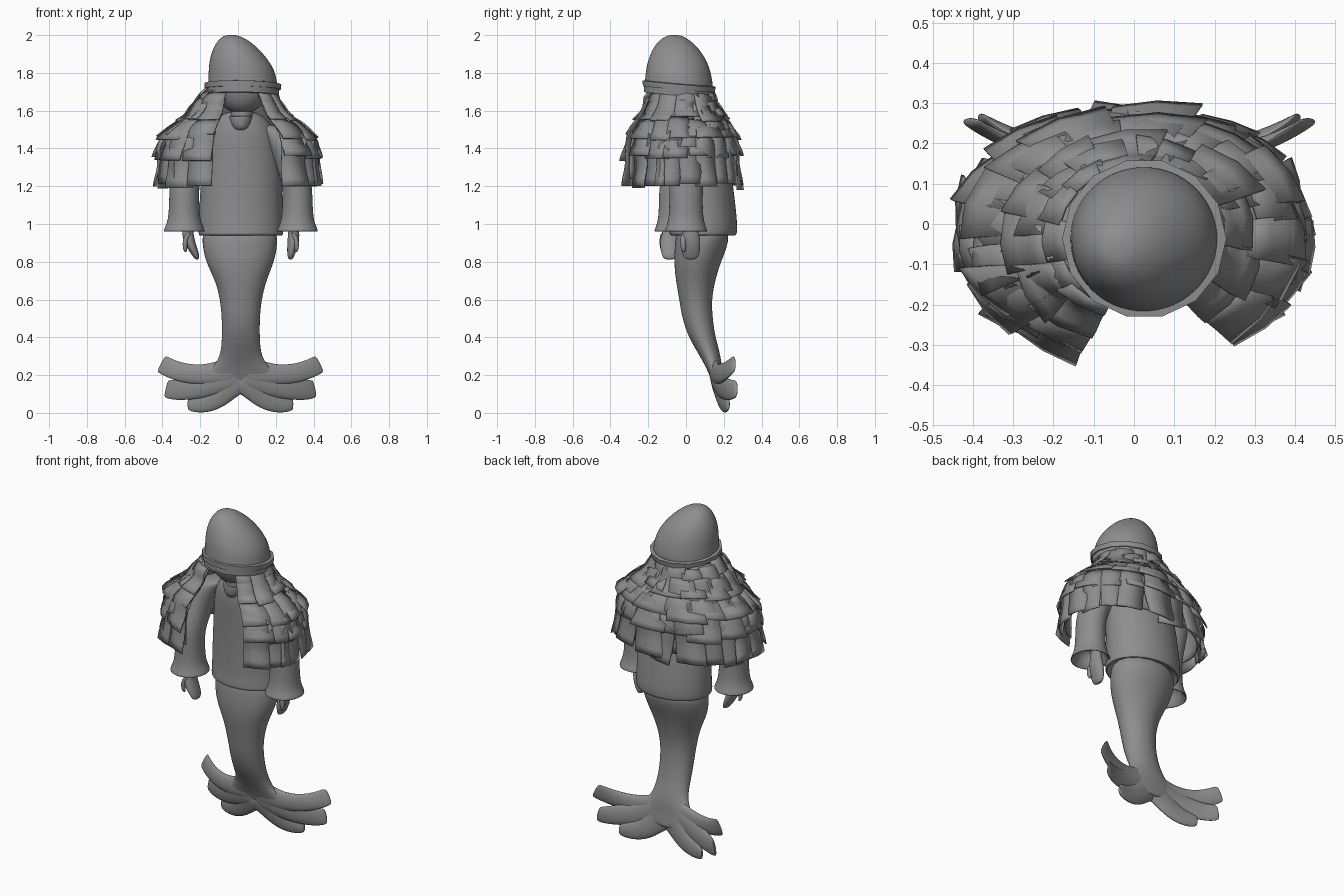
import bpy, bmesh, random
from math import sin, cos, pi, radians
from mathutils import Vector

random.seed(4)
cube = bpy.data.objects.get("Cube")
if cube:
    bpy.data.objects.remove(cube, do_unlink=True)

GREY = (0.27, 0.27, 0.27, 1)
mat = bpy.data.materials.new("plain_grey")
mat.use_nodes = True
mat.diffuse_color = GREY
mat.node_tree.nodes["Principled BSDF"].inputs["Base Color"].default_value = GREY
parts = []


def finish(name, bm, subdiv=0, thick=0):
    bmesh.ops.recalc_face_normals(bm, faces=bm.faces)
    mesh = bpy.data.meshes.new(name)
    bm.to_mesh(mesh)
    bm.free()
    mesh.materials.append(mat)
    ob = bpy.data.objects.new(name, mesh)
    bpy.context.collection.objects.link(ob)
    if thick:
        ob.modifiers.new("thickness", 'SOLIDIFY').thickness = thick
    if subdiv:
        m = ob.modifiers.new("smooth", 'SUBSURF')
        m.levels = m.render_levels = subdiv
    parts.append(ob)
    return ob


def loft(name, rings, n=14, subdiv=2):
    """Skin a run of elliptical rings, each given as (centre, u axis, v axis)."""
    bm = bmesh.new()
    loops = []
    for c, u, v in rings:
        loops.append([bm.verts.new(c + u * cos(2 * pi * i / n) + v * sin(2 * pi * i / n))
                      for i in range(n)])
    for a, b in zip(loops, loops[1:]):
        for i in range(n):
            j = (i + 1) % n
            bm.faces.new((a[i], a[j], b[j], b[i]))
    bm.faces.new(loops[0])
    bm.faces.new(loops[-1])
    return finish(name, bm, subdiv)


def stack(name, rows, n=14, subdiv=2):
    """Loft level rings given as (x, y, z, x radius, y radius)."""
    return loft(name, [(Vector((x, y, z)), Vector((a, 0, 0)), Vector((0, b, 0)))
                       for x, y, z, a, b in rows], n, subdiv)


# Tail, curving back and spreading into the fin
stack("tail", [(.01, .09, 1.0, .2, .14), (.01, .085, .9, .208, .148), (.01, .06, .8, .188, .128),
               (.015, .05, .7, .138, .107), (.015, .05, .6, .113, .088), (.015, .06, .5, .103, .083),
               (.015, .085, .4, .103, .073), (.015, .12, .32, .108, .06), (.015, .143, .26, .135, .048),
               (.015, .155, .21, .19, .036), (.015, .168, .16, .17, .03), (.015, .178, .12, .09, .024)])

# Fin lobes, three on each side: (x, z, half width)
LOBES = {
    "upper": [(0, .24, .085), (.1, .212, .068), (.2, .2, .056), (.3, .21, .054),
              (.37, .234, .053), (.412, .256, .052), (.422, .261, .045)],
    "middle": [(0, .22, .085), (.1, .18, .075), (.2, .143, .07), (.3, .125, .062),
               (.36, .122, .056), (.388, .126, .05), (.396, .128, .04)],
    "lower": [(0, .2, .095), (.06, .145, .075), (.12, .087, .068), (.18, .056, .06),
              (.24, .046, .048), (.272, .046, .036), (.28, .046, .026)],
}
for side, label in ((1, "left"), (-1, "right")):
    for lobe, pts in LOBES.items():
        rings = []
        for i, (x, z, w) in enumerate(pts):
            p, q = pts[max(i - 1, 0)], pts[min(i + 1, len(pts) - 1)]
            t = Vector((q[0] - p[0], 0, q[1] - p[1])).normalized()
            y = .2 - .23 * z + 1.55 * x ** 3
            c = Vector((.013 + side * x, y, z))
            u = Vector((-t.z * side, 0, t.x)) * w
            rings.append((c, u, Vector((0, .033 - .004 * i, 0))))
        loft(f"{label}_{lobe}_fin_lobe", rings, 10)

# Shirt with a hollow hem
stack("shirt", [(.015, .09, 1.0, .17, .12), (.015, .09, .96, .205, .155), (.015, .09, .935, .22, .17),
                (.015, .09, .945, .23, .184), (.015, .095, 1.0, .228, .18), (.015, .09, 1.1, .224, .175),
                (.02, .08, 1.25, .218, .167), (.02, .06, 1.4, .2, .155), (.02, .04, 1.5, .175, .14),
                (.02, .02, 1.57, .125, .105), (.015, 0, 1.6, .06, .07)], 18)

# Neck, collar and head
stack("neck", [(.02, -.04, 1.5, .065, .075), (.02, -.04, 1.56, .06, .07),
               (.02, -.04, 1.64, .06, .07), (.02, -.04, 1.68, .06, .07)])
stack("collar", [(.015, -.05, 1.49, .03, .04), (.015, -.055, 1.51, .05, .065),
                 (.015, -.05, 1.55, .062, .075), (.015, -.05, 1.575, .065, .075),
                 (.015, -.05, 1.57, .05, .06)])
stack("head", [(.02, -.05, 1.59, .05, .06), (.02, -.05, 1.61, .09, .1), (.025, -.045, 1.66, .14, .14),
               (.025, -.04, 1.72, .165, .16), (.025, -.04, 1.76, .16, .16)])

# Cap with a leaning dome and a stepped brim
stack("cap_dome", [(.025, -.037, 1.69, .188, .184), (.025, -.038, 1.74, .188, .185),
                   (.021, -.041, 1.8, .181, .177), (.01, -.045, 1.85, .167, .164),
                   (-.004, -.05, 1.9, .142, .142), (-.018, -.057, 1.95, .106, .108),
                   (-.03, -.061, 1.985, .066, .066), (-.036, -.062, 2.002, .027, .027)], 16)
for name, low, high, r in (("cap_brim", -.025, .008, .191), ("cap_band", .006, .035, .201)):
    brim = stack(name, [(0, 0, low, r - .02, r - .025), (0, 0, low, r, r - .005),
                        (0, 0, high, r + .003, r - .002), (0, 0, high + .003, r - .02, r - .025)], 14, 0)
    brim.location = (.025, -.039, 1.708)
    brim.rotation_euler = (radians(-5), radians(1), 0)

# Sleeves with flared hollow cuffs, and hands
for label, s, cx, cy, lean in (("left", 1, .315, 0, .5), ("right", -1, .285, -.055, 1.4)):
    x = s * cx
    stack(f"{label}_sleeve", [(s * .14, .04, 1.53, .06, .07), (s * .2, .04, 1.49, .09, .1),
                              (s * .265, .02, 1.38, .094, .108), (x, cy, 1.22, .08, .092),
                              (x, cy, 1.1, .082, .09), (x, cy, 1.02, .088, .096),
                              (x, cy, .985, .104, .108), (x, cy, .96, .114, .118),
                              (x, cy, .958, .104, .108), (x, cy, .99, .08, .085),
                              (x, cy, 1.05, .06, .06)], 14)
    hx, hy, k = s * (cx - .02), cy + (.025 if s > 0 else -.03), s * lean
    stack(f"{label}_hand", [(hx, hy, 1.06, .028, .035), (hx, hy, .98, .028, .035),
                            (hx, hy, .93, .034, .053), (hx - k * .013, hy, .88, .03, .055),
                            (hx - k * .028, hy, .84, .022, .048), (hx - k * .035, hy, .81, .012, .034)], 10)
    stack(f"{label}_thumb", [(hx - s * .01, hy - .03, .96, .015, .02), (hx + s * .015, hy - .04, .92, .016, .018),
                             (hx + s * .016, hy - .04, .87, .013, .015),
                             (hx + s * .012, hy - .035, .85, .006, .008)], 8)

# Hair outline by height: (z, x radius, y radius, y centre)
OUTLINE = [(1.76, .16, .16, -.04), (1.65, .235, .2, -.03), (1.58, .28, .23, -.03),
           (1.53, .35, .268, -.025), (1.47, .412, .295, -.025), (1.4, .43, .308, -.025),
           (1.3, .435, .312, -.022), (1.1, .422, .308, -.022)]
START, END = radians(-57), radians(252)    # the opening is at the front


def hair_point(angle, z, out):
    for a, b in zip(OUTLINE, OUTLINE[1:]):
        if z >= b[0]:
            t = (a[0] - z) / (a[0] - b[0])
            rx, ry, cy = (a[k] + (b[k] - a[k]) * t for k in (1, 2, 3))
            return Vector(((rx + out) * cos(angle), cy + (ry + out) * sin(angle), z))


def lock(bm, a0, a1, z0, z1, out0, out1, cols, rows, skew=0, tilt=0, wave=0):
    """A sheet of hair; tilt lifts one long edge away from the head."""
    grid = []
    for r in range(rows + 1):
        t = r / rows
        out = out0 + (out1 - out0) * t + wave * sin(t * 2.5 * pi)
        grid.append([bm.verts.new(hair_point(a0 + (a1 - a0) * c / cols + skew * t, z0 + (z1 - z0) * t,
                                             out + tilt * t * (c / cols - .5)))
                     for c in range(cols + 1)])
    for p, q in zip(grid, grid[1:]):
        for c in range(cols):
            bm.faces.new((p[c], p[c + 1], q[c + 1], q[c]))


# Smooth under layer, then overlapping tiers of loose locks
bm = bmesh.new()
lock(bm, START + .05, END - .05, 1.71, 1.24, -.02, -.015, 40, 10)
finish("hair_base", bm, 0, .01)
TIERS = [(1.71, 1.56, 11), (1.66, 1.46, 12), (1.57, 1.35, 14), (1.48, 1.195, 17)]
for k, (z0, z1, count) in enumerate(TIERS):
    bm = bmesh.new()
    step = (END - START) / count
    for i in range(count):
        mid = START + step * (i + .5)
        half = step * random.uniform(.52, .66)
        a0, a1 = max(mid - half, START), min(mid + half, END)
        inner = 0 < i < count - 1
        lock(bm, a0, a1, z0 + random.uniform(-.015, .015), z1 + random.uniform(-.015, .02),
             random.uniform(-.012, .0), random.uniform(.0, .02), 2, 7,
             random.uniform(-.1, .1) if inner else 0,
             random.uniform(-.04, .04), random.uniform(.003, .01))
    finish(f"hair_tier_{k + 1}", bm, 0, .007)

# Smooth shading that keeps hard edges
bpy.ops.object.select_all(action='DESELECT')
for ob in parts:
    ob.select_set(True)
bpy.context.view_layer.objects.active = parts[0]
bpy.ops.object.shade_smooth_by_angle(angle=radians(50))
